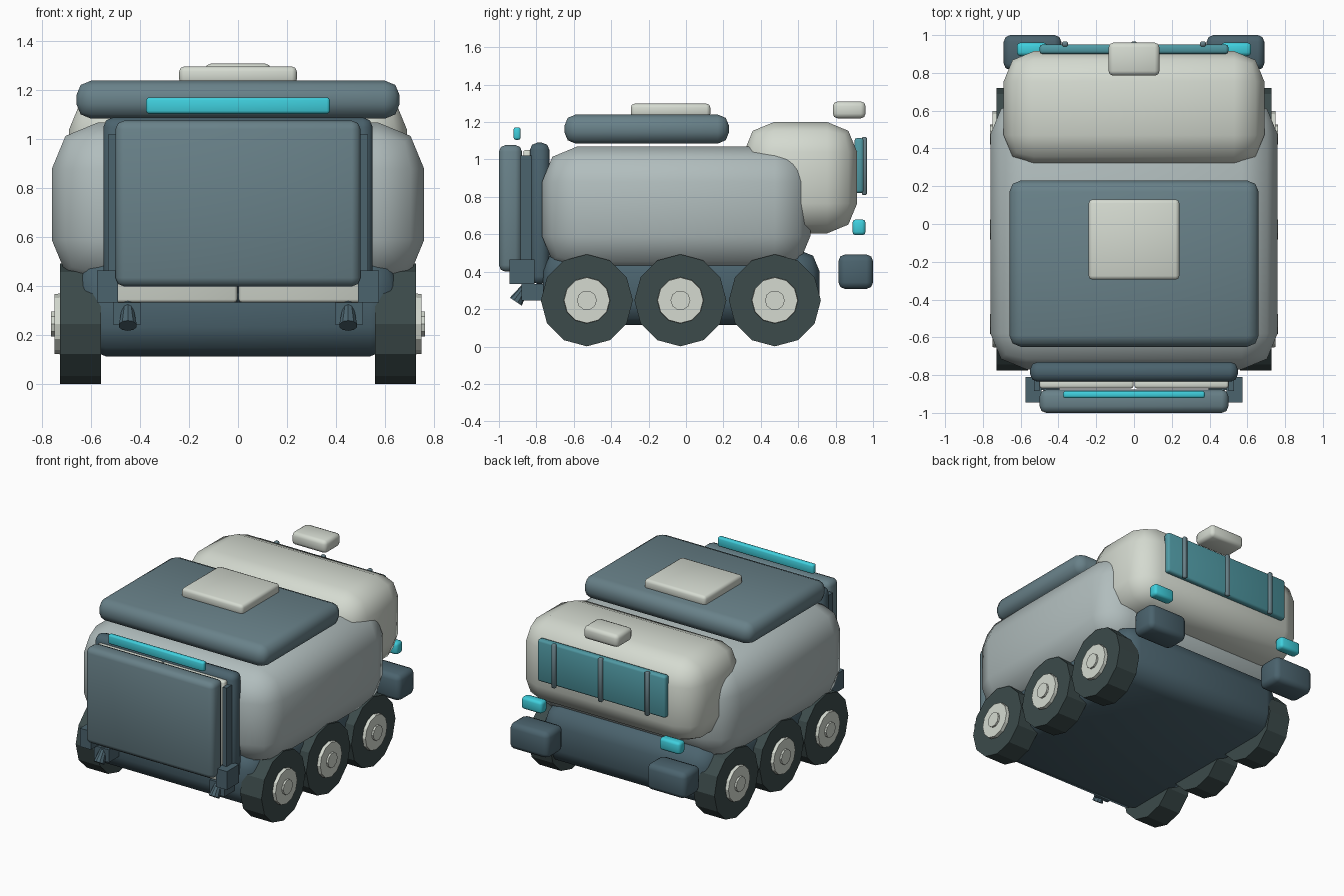
import bpy, bmesh
from math import radians, pi
from mathutils import Matrix, Vector

if "Cube" in bpy.data.objects:
    bpy.data.objects.remove(bpy.data.objects["Cube"])

COLORS = {
    "shell": (0.44, 0.51, 0.51, 1),
    "cream": (0.66, 0.70, 0.63, 1),
    "slate": (0.07, 0.125, 0.155, 1),
    "panel": (0.14, 0.22, 0.25, 1),
    "tyre": (0.045, 0.07, 0.07, 1),
    "cyan": (0.05, 0.62, 0.72, 1),
    "glass": (0.08, 0.32, 0.37, 1),
}
MATS = {}
for key, col in COLORS.items():
    MATS[key] = bpy.data.materials.new(key)
    MATS[key].diffuse_color = col


def finish(name, bm, mat, smooth=35):
    bmesh.ops.recalc_face_normals(bm, faces=bm.faces)
    me = bpy.data.meshes.new(name)
    bm.to_mesh(me)
    bm.free()
    me.materials.append(MATS[mat])
    ob = bpy.data.objects.new(name, me)
    bpy.context.collection.objects.link(ob)
    bpy.ops.object.select_all(action='DESELECT')
    bpy.context.view_layer.objects.active = ob
    ob.select_set(True)
    if smooth:
        bpy.ops.object.shade_smooth_by_angle(angle=radians(smooth))
    return ob


def box(name, x, y, z, mat, bevel=0.0, seg=2):
    """Rounded box from (min, max) ranges."""
    bm = bmesh.new()
    size = [r[1] - r[0] for r in (x, y, z)]
    mid = [(r[1] + r[0]) / 2 for r in (x, y, z)]
    bmesh.ops.create_cube(bm, size=1, matrix=Matrix.Translation(mid) @ Matrix.Diagonal((*size, 1)))
    if bevel:
        bmesh.ops.bevel(bm, geom=bm.edges[:], offset=bevel, segments=seg, profile=0.5, affect='EDGES')
    return finish(name, bm, mat, 50)


def pair(name, x, y, z, mat, bevel=0.0, seg=2):
    """The same box on the right and left sides."""
    box(name + "_right", x, y, z, mat, bevel, seg)
    box(name + "_left", (-x[1], -x[0]), y, z, mat, bevel, seg)


def rod(name, a, b, r1, r2, mat, sides=12):
    """Cylinder or cone between two points."""
    a, b = Vector(a), Vector(b)
    d = b - a
    bm = bmesh.new()
    if abs(d.x) > 0.99 * d.length:
        rot = Matrix.Rotation(pi / 2 if d.x > 0 else -pi / 2, 4, 'Y')
    else:
        rot = d.to_track_quat('Z', 'Y').to_matrix().to_4x4()
    bmesh.ops.create_cone(bm, cap_ends=True, segments=sides, radius1=r1, radius2=r2, depth=d.length,
                          matrix=Matrix.Translation((a + b) / 2) @ rot)
    return finish(name, bm, mat, 25)


# main hull, undercarriage and cab
box("hull", (-0.76, 0.76), (-0.77, 0.665), (0.40, 1.07), "shell", 0.19)
box("chassis", (-0.66, 0.66), (-0.765, 0.715), (0.115, 0.52), "slate", 0.12)
box("cab", (-0.69, 0.69), (0.31, 0.915), (0.605, 1.20), "cream", 0.16)

# roof pack and hatch
box("roof_pack", (-0.66, 0.66), (-0.65, 0.23), (1.085, 1.24), "panel", 0.06)
box("roof_hatch", (-0.24, 0.24), (-0.295, 0.13), (1.225, 1.298), "cream", 0.02)

# cab window, its bars, lights, bumpers and roof pod
box("cab_window", (-0.5, 0.5), (0.90, 0.95), (0.82, 1.115), "glass", 0.015)
for i, x in enumerate((-0.365, 0, 0.365)):
    box(f"window_bar_{i + 1}", (x - 0.015, x + 0.015), (0.94, 0.967), (0.81, 1.12), "panel", 0.006, 1)
pair("headlight", (0.46, 0.62), (0.89, 0.96), (0.595, 0.68), "cyan", 0.018)
pair("bumper", (0.385, 0.69), (0.815, 1.0), (0.308, 0.492), "slate", 0.035)
box("cab_roof_pod", (-0.135, 0.135), (0.785, 0.96), (1.22, 1.31), "cream", 0.025)

# front loading door: frame, two leaves, outer panel, posts and light bar
box("door_frame", (-0.55, 0.55), (-0.835, -0.73), (0.335, 1.09), "slate", 0.04)
pair("door_leaf", (0.003, 0.5), (-0.87, -0.825), (0.335, 1.05), "cream", 0.012)
pair("door_post", (0.5, 0.53), (-0.885, -0.825), (0.45, 1.02), "slate")
box("door_panel", (-0.5, 0.5), (-1.0, -0.877), (0.40, 1.077), "panel", 0.035)
box("light_bar", (-0.375, 0.375), (-0.922, -0.884), (1.105, 1.172), "cyan", 0.012)

# hinge brackets and angled lamps under the door
pair("hinge_bracket", (0.49, 0.575), (-0.945, -0.81), (0.335, 0.465), "slate")
pair("lamp_mount", (0.395, 0.51), (-0.88, -0.76), (0.245, 0.335), "slate")
for side, s in (("right", 1), ("left", -1)):
    rod(f"door_lamp_{side}", (s * 0.45, -0.85, 0.33), (s * 0.45, -0.91, 0.24), 0.02, 0.038, "slate", 10)

# six wheels
for side, s in (("right", 1), ("left", -1)):
    for n, y in (("front", -0.53), ("middle", -0.03), ("rear", 0.475)):
        tag = f"{n}_{side}"
        rod("tyre_" + tag, (s * 0.56, y, 0.247), (s * 0.727, y, 0.247), 0.246, 0.246, "tyre")
        rod("hub_" + tag, (s * 0.70, y, 0.247), (s * 0.75, y, 0.247), 0.126, 0.122, "cream")
        rod("hub_cap_" + tag, (s * 0.74, y, 0.247), (s * 0.763, y, 0.247), 0.053, 0.053, "cream", 10)

for m in bpy.data.materials:
    if m.users and not m.is_grease_pencil:
        m.use_nodes = True
        m.node_tree.nodes["Principled BSDF"].inputs["Base Color"].default_value = m.diffuse_color
